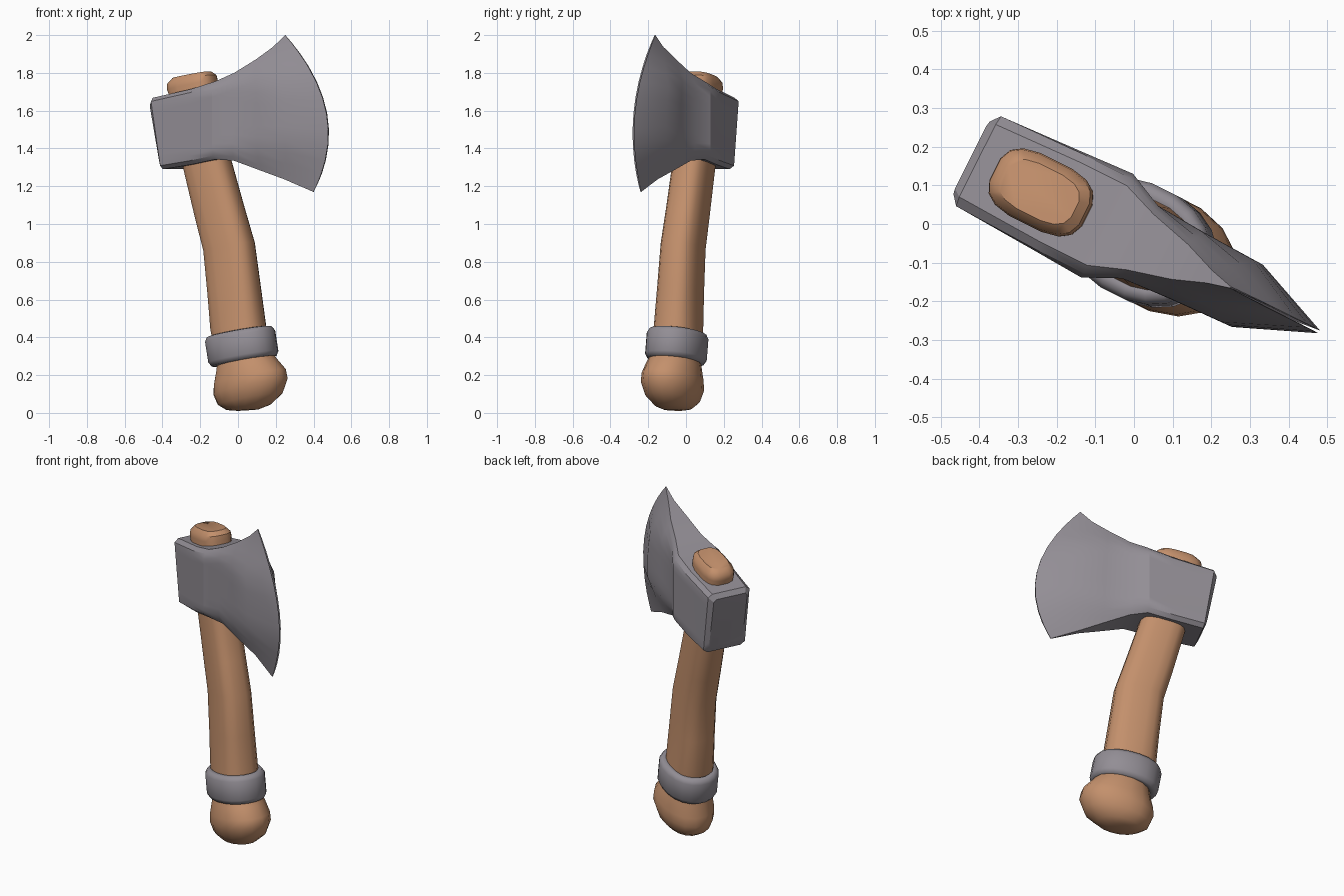
import bpy, math
from mathutils import Matrix

if "Cube" in bpy.data.objects:
    bpy.data.objects.remove(bpy.data.objects["Cube"])

# The whole axe lies in one vertical plane, turned about z
PLACE = Matrix.Translation((-0.016, -0.031, 0)) @ Matrix.Rotation(math.radians(-26.6), 4, 'Z')


def material(name, rgb):
    m = bpy.data.materials.new(name)
    m.diffuse_color = (*rgb, 1)
    m.use_nodes = True
    m.node_tree.nodes["Principled BSDF"].inputs["Base Color"].default_value = m.diffuse_color
    return m


WOOD = material("warm wood", (0.55, 0.28, 0.15))
STEEL = material("grey steel", (0.29, 0.27, 0.30))


def loft(name, rings, mat, angle, closed=False):
    """Skin a list of equal-length rings; cap the ends or join them."""
    n = len(rings[0])
    verts = [p for r in rings for p in r]
    count = len(rings)
    faces = []
    for i in range(count if closed else count - 1):
        a, b = i * n, (i + 1) % count * n
        for j in range(n):
            k = (j + 1) % n
            faces.append((a + j, a + k, b + k, b + j))
    if not closed:
        faces += [tuple(range(n))[::-1], tuple(range((count - 1) * n, count * n))]
    me = bpy.data.meshes.new(name)
    me.from_pydata(verts, [], faces)
    me.transform(PLACE)
    me.materials.append(mat)
    ob = bpy.data.objects.new(name, me)
    bpy.context.collection.objects.link(ob)
    bpy.ops.object.select_all(action='DESELECT')
    ob.select_set(True)
    bpy.context.view_layer.objects.active = ob
    bpy.ops.object.mode_set(mode='EDIT')
    bpy.ops.mesh.select_all(action='SELECT')
    bpy.ops.mesh.normals_make_consistent(inside=False)
    bpy.ops.object.mode_set(mode='OBJECT')
    bpy.ops.object.shade_smooth_by_angle(angle=math.radians(angle))
    return ob


def oval(u, z, a, b, tilt, power, n=16):
    """Tilted superellipse ring: power 1 is an ellipse, lower is boxier."""
    t = math.radians(tilt)
    ring = []
    for i in range(n):
        w = 2 * math.pi * (i + 0.5) / n
        c, s = math.cos(w), math.sin(w)
        p = a * math.copysign(abs(c) ** power, c)
        q = b * math.copysign(abs(s) ** power, s)
        ring.append((u + p * math.cos(t), q, z + p * math.sin(t)))
    return ring


# Curved shaft: u, z, half length, half width, tilt, squareness
shaft = [(0.055, 0.26, .145, .125, 11, .9), (0.04, 0.35, .145, .12, 10, .8),
         (0.018, 0.46, .148, .113, 9, .75), (-0.005, 0.65, .142, .105, 8, .7),
         (-0.035, 0.88, .138, .10, 10, .7), (-0.09, 1.06, .134, .098, 14, .7),
         (-0.165, 1.32, .128, .096, 14, .7), (-0.235, 1.66, .125, .09, 12, .7),
         (-0.252, 1.735, .137, .092, 11, .65), (-0.255, 1.765, .133, .088, 11, .65),
         (-0.255, 1.79, .105, .066, 10, .65)]
loft("shaft", [oval(*s) for s in shaft], WOOD, 40)

# Swollen pommel
pommel = [(0.075, 0.015, .06, .05, 4, 1), (0.08, 0.03, .125, .09, 7, 1),
          (0.09, 0.075, .185, .13, 10, .95), (0.092, 0.14, .212, .152, 12, .95),
          (0.088, 0.19, .205, .15, 12, .95), (0.07, 0.25, .172, .138, 12, .95),
          (0.05, 0.32, .14, .115, 11, .9)]
loft("pommel", [oval(*s) for s in pommel], WOOD, 50)

# Metal collar: rounded band profile swept round the shaft
band = [(-.082, -.03), (-.078, -.008), (-.055, .005), (.055, .005),
        (.078, -.008), (.082, -.03), (.06, -.06), (-.06, -.06)]
TILT = 10
loft("collar", [oval(0.04 - h * math.sin(math.radians(TILT)), 0.352 + h * math.cos(math.radians(TILT)),
                     .188 + r, .147 + r, TILT, .92, 20) for h, r in band], STEEL, 60, closed=True)

# Axe head: sections from the butt to the cutting edge
# bottom u, bottom z, top u, top z, bow, half width, end half width, chamfer
head = [(-.395, 1.325, -.455, 1.64, 0, .105, .09, .05),
        (-.375, 1.29, -.435, 1.668, 0, .13, .105, .05),
        (-.20, 1.315, -.20, 1.715, 0, .142, .115, .06),
        (-.06, 1.342, -.06, 1.755, 0, .15, .115, .08),
        (.035, 1.335, .035, 1.80, 0, .105, .08, .10),
        (.17, 1.285, .15, 1.872, .02, .096, .05, .20),
        (.30, 1.237, .235, 1.938, .075, .09, .018, .30),
        (.465, 1.17, .297, 2.0, .163, .004, .002, .10)]
STEPS = [0, .05, .12, .2, .3, .4, .5, .6, .7, .8, .88, .95, 1]


def section(ub, zb, ut, zt, bow, half, end, chamfer):
    side = []
    for f in STEPS:
        w = end + (half - end) * min(1, min(f, 1 - f) / chamfer)
        side.append((ub + (ut - ub) * f + bow * 4 * f * (1 - f), w, zb + (zt - zb) * f))
    return side + [(u, -w, z) for u, w, z in reversed(side)]


loft("axe_head", [section(*s) for s in head], STEEL, 28)
